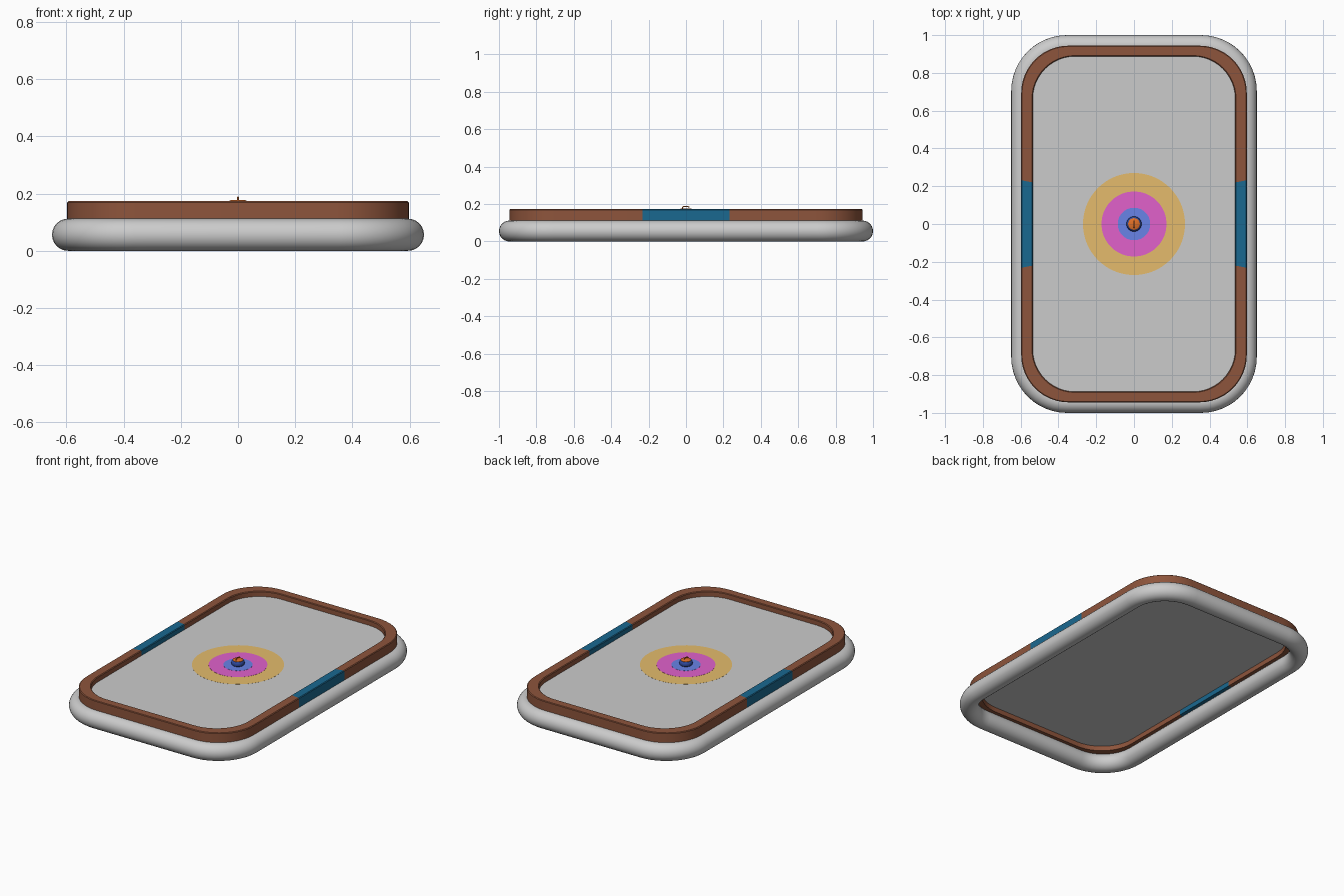
import bpy, bmesh, math

if "Cube" in bpy.data.objects:
    bpy.data.objects.remove(bpy.data.objects["Cube"])


def paint(ob, rgb):
    if rgb:
        m = bpy.data.materials.new(ob.name + "_paint")
        m.diffuse_color = (*rgb, 1)
        m.use_nodes = True
        m.node_tree.nodes["Principled BSDF"].inputs["Base Color"].default_value = m.diffuse_color
        ob.data.materials.append(m)


def make(name, bm, rgb=None, smooth=True):
    bmesh.ops.recalc_face_normals(bm, faces=bm.faces)
    me = bpy.data.meshes.new(name)
    bm.to_mesh(me)
    bm.free()
    ob = bpy.data.objects.new(name, me)
    bpy.context.collection.objects.link(ob)
    paint(ob, rgb)
    if smooth:
        bpy.context.view_layer.objects.active = ob
        ob.select_set(True)
        bpy.ops.object.shade_smooth_by_angle(angle=math.radians(35))
        ob.select_set(False)
    return ob


def loop(hx, hy, r, n=12):
    """Rounded rectangle, counter-clockwise from the right side's upper corner."""
    out = []
    for k, (sx, sy) in enumerate([(1, 1), (-1, 1), (-1, -1), (1, -1)]):
        for i in range(n + 1):
            a = (k + i / n) * math.pi / 2
            out.append((sx * (hx - r) + r * math.cos(a), sy * (hy - r) + r * math.sin(a)))
    return out


def sweep(outer, inner, profile, closed):
    """Profile points are (0 outer .. 1 inner, z)."""
    bm = bmesh.new()
    rings = [[bm.verts.new((o[0] + (i[0] - o[0]) * t, o[1] + (i[1] - o[1]) * t, z))
              for t, z in profile] for o, i in zip(outer, inner)]
    m = len(profile)
    for k in range(len(rings) if closed else len(rings) - 1):
        a, b = rings[k], rings[(k + 1) % len(rings)]
        for j in range(m):
            bm.faces.new((a[j], a[(j + 1) % m], b[(j + 1) % m], b[j]))
    if not closed:
        bm.faces.new(rings[0])
        bm.faces.new(rings[-1])
    return bm


def lathe(name, prof, rgb, n=48):
    bm = bmesh.new()
    rings = [[bm.verts.new((r * math.cos(2 * math.pi * k / n), r * math.sin(2 * math.pi * k / n), z))
              for k in range(n)] for r, z in prof]
    for a, b in zip(rings, rings[1:]):
        for k in range(n):
            bm.faces.new((a[k], a[(k + 1) % n], b[(k + 1) % n], b[k]))
    bm.faces.new(rings[0])
    bm.faces.new(rings[-1])
    return make(name, bm, rgb)


# Round base tube
T = 0.056
circle = [(0.5 + 0.5 * math.cos(a * math.pi / 12), T + T * math.sin(a * math.pi / 12)) for a in range(24)]
make("base_tube", sweep(loop(0.65, 1.0, 0.296), loop(0.65 - 2 * T, 1 - 2 * T, 0.296 - 2 * T), circle, True))

# Rail halves and side inserts
section = [(0, 0.1), (0, 0.169), (0.07, 0.173), (0.93, 0.173), (1, 0.169), (1, 0.1)]
OX, IX = 0.597, 0.536
outer, inner = loop(OX, 0.944, 0.25)[:26], loop(IX, 0.888, 0.225)[:26]
oy, iy = 0.232, 0.22
for s, side in ((1, "back"), (-1, "front")):
    o = [(OX, oy)] + outer + [(-OX, oy)]
    i = [(IX, iy)] + inner + [(-IX, iy)]
    make(side + "_rail", sweep([(x, s * y) for x, y in o], [(x, s * y) for x, y in i], section, False),
         (0.27, 0.09, 0.045))
for s, side in ((1, "right"), (-1, "left")):
    make(side + "_rail_insert", sweep([(s * OX, -oy), (s * OX, oy)], [(s * IX, -iy), (s * IX, iy)],
                                      section, False), (0.01, 0.14, 0.28))

# Playing board
bm = bmesh.new()
bottom = bm.faces.new([bm.verts.new((x, y, 0.13)) for x, y in loop(0.54, 0.892, 0.228)])
top = bmesh.ops.extrude_face_region(bm, geom=[bottom])
bmesh.ops.translate(bm, vec=(0, 0, 0.01), verts=[v for v in top["geom"] if isinstance(v, bmesh.types.BMVert)])
if bottom not in bm.faces[:]:
    bm.faces.new([v for v in bm.verts if v.co.z < 0.135])
make("board", bm)

# Target rings
for name, r, z, c in (("outer_target", 0.27, 0.1405, (0.78, 0.5, 0.15)),
                      ("middle_target", 0.172, 0.141, (0.75, 0.12, 0.6)),
                      ("inner_target", 0.086, 0.1415, (0.14, 0.23, 0.8))):
    lathe(name, [(r, 0.139), (r, z)], c, 64)

# Stone with cap and hooked handle
lathe("stone", [(0.03, 0.14), (0.037, 0.145), (0.04, 0.155), (0.037, 0.166), (0.031, 0.172)], (0.03, 0.07, 0.35))
lathe("stone_cap", [(0.031, 0.171), (0.031, 0.174), (0.027, 0.1765)], (0.75, 0.16, 0.02))
cu = bpy.data.curves.new("stone_handle", "CURVE")
cu.dimensions = "3D"
cu.bevel_depth = 0.0028
cu.bevel_resolution = 2
cu.use_fill_caps = True
sp = cu.splines.new("POLY")
path = [(-0.02, 0.174), (-0.019, 0.181), (-0.014, 0.186), (-0.005, 0.188), (0.008, 0.187), (0.018, 0.184)]
sp.points.add(len(path) - 1)
for p, (y, z) in zip(sp.points, path):
    p.co = (0, y, z, 1)
handle = bpy.data.objects.new("stone_handle", cu)
bpy.context.collection.objects.link(handle)
paint(handle, (0.75, 0.16, 0.02))
